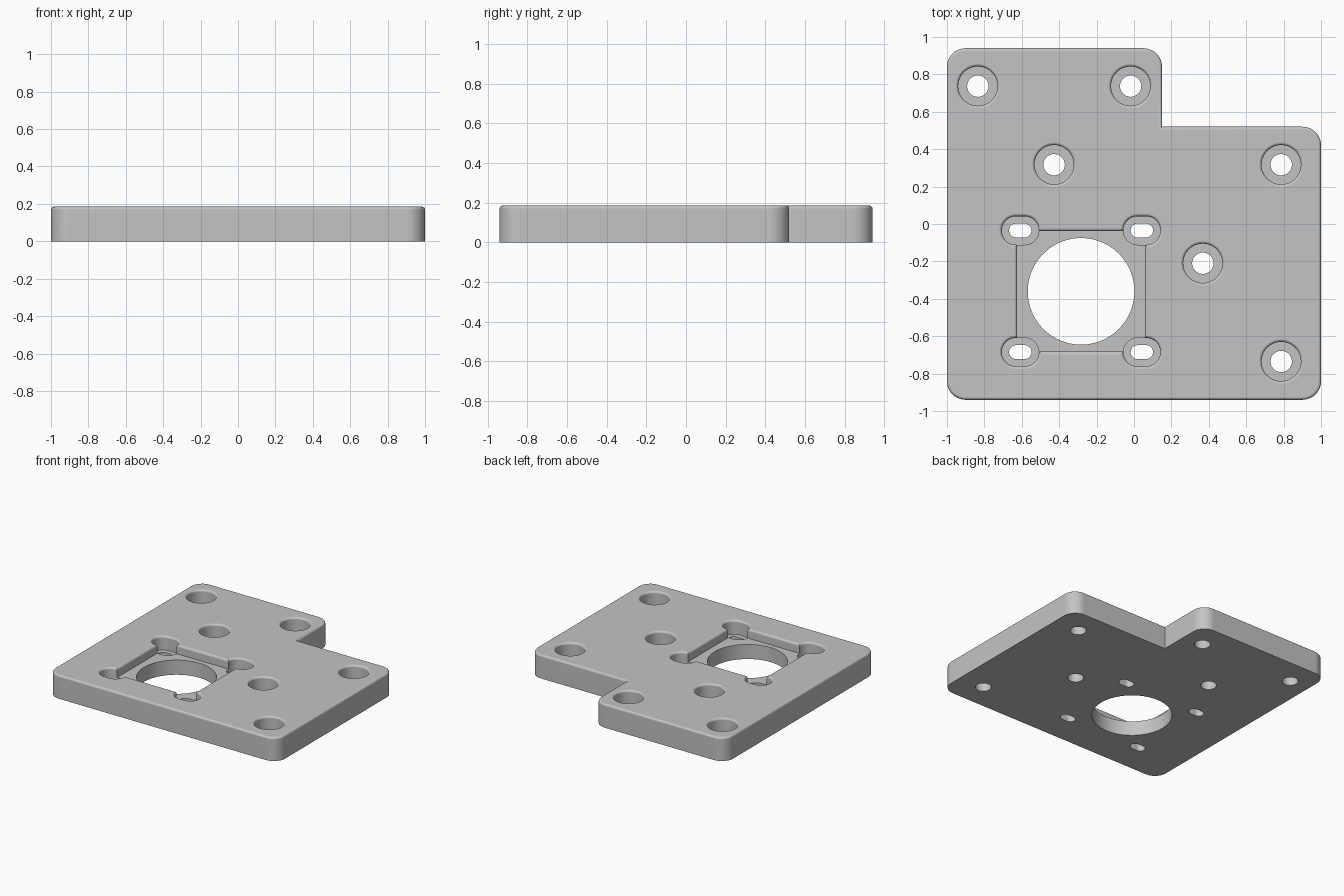
import bpy, bmesh, math
from mathutils import Vector

TOP = 0.185
FILLET = 0.016

cube = bpy.data.objects.get("Cube")
if cube:
    bpy.data.objects.remove(cube, do_unlink=True)

grey = bpy.data.materials.new("plain grey")
grey.use_nodes = True
colour = (0.55, 0.55, 0.55, 1)
grey.diffuse_color = colour
grey.node_tree.nodes["Principled BSDF"].inputs["Base Color"].default_value = colour


def add_object(name, bm):
    bmesh.ops.recalc_face_normals(bm, faces=bm.faces)
    mesh = bpy.data.meshes.new(name)
    bm.to_mesh(mesh)
    bm.free()
    mesh.materials.append(grey)
    obj = bpy.data.objects.new(name, mesh)
    bpy.context.collection.objects.link(obj)
    return obj


def stadium(cx, cy, straight, radius, steps=24):
    """Circle stretched along x by a straight part on either side of its centre."""
    points = []
    for side, start in ((1, -math.pi / 2), (-1, math.pi / 2)):
        for i in range(steps + 1):
            if straight == 0 and i == steps:
                continue
            a = start + math.pi * i / steps
            points.append((cx + side * straight + radius * math.cos(a),
                           cy + radius * math.sin(a)))
    return points


def rectangle(cx, cy, hx, hy):
    return [(cx + sx * hx, cy + sy * hy)
            for sx, sy in ((-1, -1), (1, -1), (1, 1), (-1, 1))]


def loft(name, rings):
    """Closed solid through stacked (outline, height) rings."""
    bm = bmesh.new()
    loops = [[bm.verts.new((x, y, z)) for x, y in outline] for outline, z in rings]
    for low, high in zip(loops, loops[1:]):
        for i in range(len(low)):
            j = (i + 1) % len(low)
            bm.faces.new((low[i], low[j], high[j], high[i]))
    bm.faces.new(loops[0])
    bm.faces.new(loops[-1])
    return add_object(name, bm)


def recess(name, outline_at, floor, fillet=FILLET, steps=5):
    """Cutter whose mouth flares out to leave a rounded rim."""
    rings = [(outline_at(0), floor)]
    for i in range(steps + 1):
        a = math.pi / 2 * i / steps
        rings.append((outline_at(fillet * (1 - math.cos(a))),
                      TOP - fillet + fillet * math.sin(a)))
    rings.append((outline_at(fillet), TOP + 0.05))
    return loft(name, rings)


def through(name, outline):
    return loft(name, [(outline, -0.05), (outline, TOP + 0.1)])


# Plate outline: L-shaped, rounded at every outer corner
corners = [(-1, -0.94), (1, -0.94), (1, 0.52), (0.15, 0.52), (0.15, 0.94), (-1, 0.94)]
outline = []
for i, corner in enumerate(corners):
    p = Vector(corner)
    back = (Vector(corners[i - 1]) - p).normalized()
    ahead = (Vector(corners[(i + 1) % len(corners)]) - p).normalized()
    if back.cross(ahead) > 0:
        outline.append(p)
        continue
    centre = p + (back + ahead) * 0.1
    for k in range(11):
        a = math.pi / 2 * k / 10
        outline.append(centre - ahead * 0.1 * math.cos(a) - back * 0.1 * math.sin(a))

plate = loft("mounting_plate", [(outline, 0), (outline, TOP)])

# Rounded upper rim
bm = bmesh.new()
bm.from_mesh(plate.data)
rim = [e for e in bm.edges if all(v.co.z > TOP - 0.001 for v in e.verts)]
bmesh.ops.bevel(bm, geom=rim, offset=FILLET, offset_type='OFFSET', segments=4,
                profile=0.5, affect='EDGES')
bm.to_mesh(plate.data)
bm.free()

# Square motor pocket and its central bore
MX, MY = -0.283, -0.36
cutters = [
    recess("pocket_cutter",
           lambda d: rectangle(MX, MY, 0.342 + d, 0.322 + d), TOP - 0.07),
    through("bore_cutter", stadium(MX, MY, 0, 0.285, 48)),
]

# Slotted screw seats at the pocket corners
for sx in (-1, 1):
    for sy in (-1, 1):
        x, y = MX + sx * 0.325, MY + sy * 0.325
        cutters.append(recess("slot_seat_cutter",
                              lambda d: stadium(x, y, 0.023, 0.076 + d), TOP - 0.11))
        cutters.append(through("slot_cutter", stadium(x, y, 0.023, 0.037)))

# Counterbored screw holes
for x, y in ((-0.835, 0.737), (-0.018, 0.737), (-0.427, 0.317),
             (0.787, 0.317), (0.368, -0.21), (0.787, -0.735)):
    cutters.append(recess("counterbore_cutter",
                          lambda d: stadium(x, y, 0, 0.105 + d), TOP - 0.12))
    cutters.append(through("screw_hole_cutter", stadium(x, y, 0, 0.057)))

# Cut everything, bake the result and remove the cutters
for cutter in cutters:
    cutter.hide_render = True
    mod = plate.modifiers.new(cutter.name, 'BOOLEAN')
    mod.operation = 'DIFFERENCE'
    mod.solver = 'EXACT'
    mod.object = cutter
graph = bpy.context.evaluated_depsgraph_get()
baked = bpy.data.meshes.new_from_object(plate.evaluated_get(graph))
plate.modifiers.clear()
plate.data = baked
for cutter in cutters:
    bpy.data.objects.remove(cutter, do_unlink=True)

# Smooth fillets, crisp edges
for obj in bpy.context.selected_objects:
    obj.select_set(False)
plate.select_set(True)
bpy.context.view_layer.objects.active = plate
bpy.ops.object.shade_smooth_by_angle(angle=math.radians(35))
normals = plate.modifiers.new("flat_faces", 'WEIGHTED_NORMAL')
normals.keep_sharp = True
